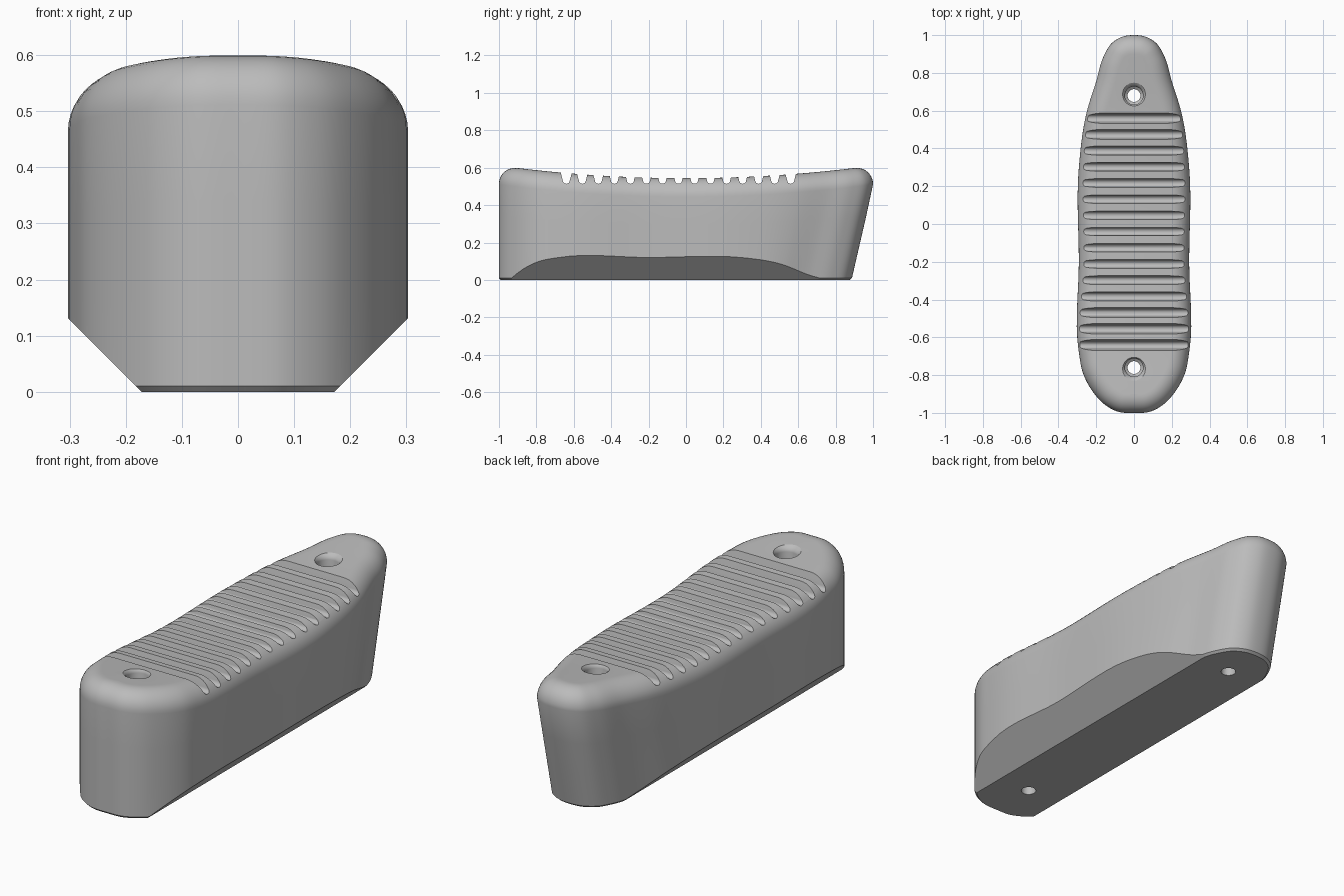
import bpy, bmesh, math
from mathutils import Vector

cube = bpy.data.objects.get("Cube")
if cube:
    bpy.data.objects.remove(cube, do_unlink=True)

mat = bpy.data.materials.new("rubber grey")
mat.use_nodes = True
GREY = (0.5, 0.5, 0.5, 1)
mat.diffuse_color = GREY
mat.node_tree.nodes["Principled BSDF"].inputs["Base Color"].default_value = GREY


def make_object(name, bm):
    bmesh.ops.recalc_face_normals(bm, faces=bm.faces)
    mesh = bpy.data.meshes.new(name)
    bm.to_mesh(mesh)
    bm.free()
    mesh.materials.append(mat)
    obj = bpy.data.objects.new(name, mesh)
    bpy.context.collection.objects.link(obj)
    return obj


def loft(bm, rings, strips=False):
    """Skin closed rings; cap with ngons, or with strips across the mirror plane."""
    loops = [[bm.verts.new(p) for p in ring] for ring in rings]
    n = len(loops[0])
    for a, b in zip(loops, loops[1:]):
        for i in range(n):
            j = (i + 1) % n
            bm.faces.new((a[i], a[j], b[j], b[i]))
    for cap in (loops[0], loops[-1]):
        if not strips:
            bm.faces.new(cap)
            continue
        for i in range(n // 2):
            quad = [cap[i], cap[i + 1], cap[(n - i - 1) % n], cap[-i]]
            bm.faces.new(list(dict.fromkeys(quad)))


def spline(points, steps):
    """Catmull-Rom curve; the ends are reflected across the centre line."""
    pts = [Vector(p) for p in points]
    flip = lambda v: Vector((-v.x, v.y))
    pts = [flip(pts[1])] + pts + [flip(pts[-2])]
    out = []
    for a, b, c, d in zip(pts, pts[1:], pts[2:], pts[3:]):
        # centripetal-style tangents keep unequal spans smooth
        la, lb, lc = (b - a).length, (c - b).length, (d - c).length
        ta = ((b - a) / la * lb + (c - b) / lb * la) / (la + lb) * lb
        tb = ((c - b) / lb * lc + (d - c) / lc * lb) / (lb + lc) * lb
        for k in range(steps):
            t = k / steps
            out.append(b * (2*t**3 - 3*t**2 + 1) + ta * (t**3 - 2*t**2 + t)
                       + c * (3*t**2 - 2*t**3) + tb * (t**3 - t**2))
    return out + [pts[-2]]


# Plan outline, front tip to back tip on one side, then mirrored
half = spline([(0, -1), (0.08, -0.995), (0.15, -0.96), (0.22, -0.885), (0.27, -0.79),
               (0.292, -0.68), (0.292, -0.2), (0.292, 0.3), (0.25, 0.6), (0.2, 0.76),
               (0.16, 0.89), (0.115, 0.96), (0.06, 0.992), (0, 1)], 7)
outline = half + [Vector((-p.x, p.y)) for p in half[-2:0:-1]]
count = len(outline)
normals = []
for i in range(count):
    t = (outline[(i + 1) % count] - outline[i - 1]).normalized()
    normals.append(Vector((-t.y, t.x)))


def top_z(y):
    return 0.544 + 0.067 * y * y


def body_ring(inset, height):
    ring = []
    for p, n in zip(outline, normals):
        q = p + n * inset
        z = height(q.y)
        # the back end leans inward toward the bottom
        w = min(max((p.y - 0.2) / 0.6, 0), 1)
        w = w * w * (3 - 2 * w)
        lean = 0.115 * max(0, 1 - z / 0.5) * w
        ring.append((q.x, q.y - lean, z))
    return ring


R = 0.1
rings = [body_ring(0.01, lambda y: 0), body_ring(0, lambda y: 0.01)]
rings += [body_ring(0, lambda y, f=f: 0.01 + (top_z(y) - R - 0.01) * f) for f in (0.33, 0.66)]
for k in range(11):
    a = math.pi / 2 * k / 10
    rings.append(body_ring(R * (1 - math.cos(a)),
                           lambda y, s=math.sin(a): top_z(y) - R + R * s))
bm = bmesh.new()
loft(bm, rings, strips=True)
body = make_object("grip_pad", bm)

# Angled cuts along both lower sides
bm = bmesh.new()
for s in (-1, 1):
    wedge = [(0.072, -0.1), (0.472, 0.3), (0.6, 0.3), (0.6, -0.1)]
    loft(bm, [[(s * x, y, z) for x, z in wedge] for y in (-1.2, 1.2)])
side_cutter = make_object("side_cutter", bm)

# Cross grooves with round bottoms and flared walls
bm = bmesh.new()
arc = [math.pi * (1 + k / 8) for k in range(9)]
profile = [(-0.05, 0.65)] + [(0.019 * math.cos(a), 0.533 + 0.019 * math.sin(a)) for a in arc]
profile.append((0.05, 0.65))
for i in range(15):
    yc = -0.64 + i * 0.0857
    loft(bm, [[(x, yc + y, z) for y, z in profile] for x in (-0.5, 0.5)])
groove_cutter = make_object("groove_cutter", bm)

# Stepped screw holes with softened mouths
bm = bmesh.new()
for yc in (-0.76, 0.68):
    top = top_z(yc)
    steps = [(0.034, -0.1), (0.034, 0.15), (0.048, 0.16), (0.048, top - 0.02),
             (0.051, top - 0.009), (0.06, top), (0.07, top + 0.008), (0.07, top + 0.1)]
    loft(bm, [[(r * math.cos(math.tau * k / 32), yc + r * math.sin(math.tau * k / 32), z)
               for k in range(32)] for r, z in steps])
hole_cutter = make_object("hole_cutter", bm)

# Cut, then drop the cutters
bpy.context.view_layer.objects.active = body
for cutter in (side_cutter, groove_cutter, hole_cutter):
    cutter.hide_render = True
    mod = body.modifiers.new(cutter.name, 'BOOLEAN')
    mod.operation = 'DIFFERENCE'
    mod.solver = 'EXACT'
    mod.object = cutter
    bpy.ops.object.modifier_apply(modifier=mod.name)
    bpy.data.objects.remove(cutter, do_unlink=True)

bpy.ops.object.select_all(action='DESELECT')
body.select_set(True)
bpy.ops.object.shade_smooth_by_angle(angle=math.radians(30))
